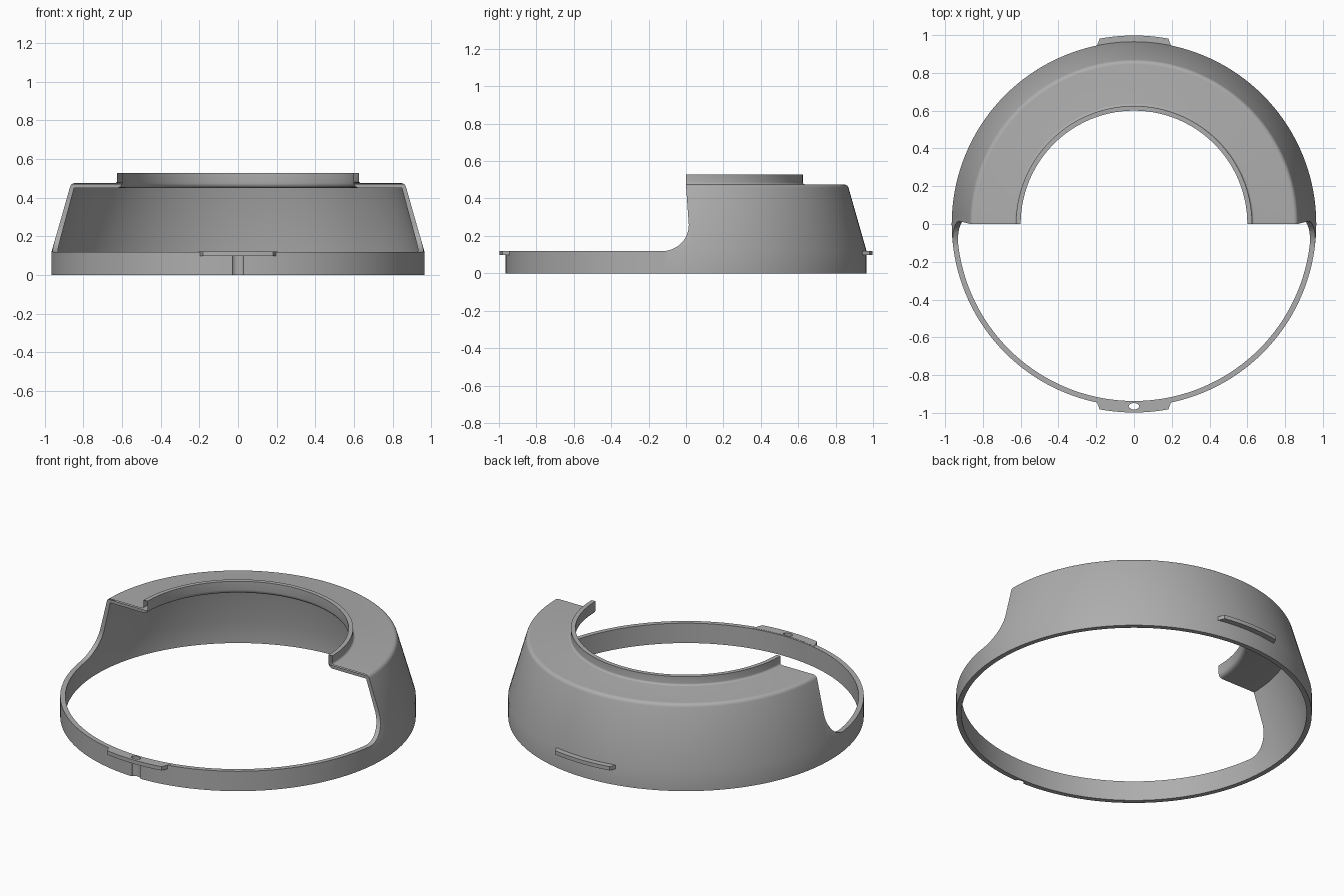
import bpy, bmesh
from math import sin, cos, radians, tau

old = bpy.data.objects.get("Cube")
if old:
    bpy.data.objects.remove(old, do_unlink=True)

grey = bpy.data.materials.new("matte_grey")
grey.use_nodes = True
colour = (0.42, 0.42, 0.42, 1)
grey.diffuse_color = colour
grey.node_tree.nodes["Principled BSDF"].inputs["Base Color"].default_value = colour


def finish(name, bm):
    bmesh.ops.recalc_face_normals(bm, faces=bm.faces)
    mesh = bpy.data.meshes.new(name)
    bm.to_mesh(mesh)
    bm.free()
    mesh.materials.append(grey)
    obj = bpy.data.objects.new(name, mesh)
    bpy.context.collection.objects.link(obj)
    return obj


def revolve(name, profile, steps):
    """Closed (radius, z) profile turned once round the z axis."""
    bm = bmesh.new()
    rings = [[bm.verts.new((r * cos(tau * i / steps), r * sin(tau * i / steps), z))
              for r, z in profile] for i in range(steps)]
    n = len(profile)
    for i in range(steps):
        a, b = rings[i], rings[(i + 1) % steps]
        for j in range(n):
            k = (j + 1) % n
            bm.faces.new((a[j], b[j], b[k], a[k]))
    return finish(name, bm)


def prism(name, points, offset):
    """Polygon of 3D points extruded along an offset."""
    bm = bmesh.new()
    face = bm.faces.new([bm.verts.new(p) for p in points])
    grown = bmesh.ops.extrude_face_region(bm, geom=[face])["geom"]
    bmesh.ops.translate(bm, vec=offset,
                        verts=[v for v in grown if isinstance(v, bmesh.types.BMVert)])
    return finish(name, bm)


def arc(cx, cz, r, start, end, steps):
    return [(cx + r * cos(radians(start + (end - start) * i / steps)),
             cz + r * sin(radians(start + (end - start) * i / steps)))
            for i in range(steps + 1)]


def activate(obj):
    bpy.ops.object.select_all(action="DESELECT")
    obj.select_set(True)
    bpy.context.view_layer.objects.active = obj


def cut(obj, cutter):
    activate(obj)
    mod = obj.modifiers.new("cut", "BOOLEAN")
    mod.operation, mod.solver, mod.object = "DIFFERENCE", "EXACT", cutter
    bpy.ops.object.modifier_apply(modifier=mod.name)


# Thin shell: base band, sloped wall, rounded shoulder, flat top and raised lip
profile = [(0.965, 0), (0.965, 0.12)]
profile += arc(0.845, 0.45, 0.025, 15, 90, 5)
profile += arc(0.637, 0.487, 0.012, 270, 180, 4)
profile += [(0.625, 0.527), (0.6, 0.527)]
profile += arc(0.625, 0.475, 0.025, 180, 270, 4)
profile += [(0.848, 0.45), (0.937, 0.12), (0.937, 0)]
shell = revolve("shell", profile, 144)

# Front half removed above the band, with a rounded inner corner
outline = [(-2, 0.119)] + arc(-0.125, 0.259, 0.14, 270, 360, 12)
outline += [(0, 0.47), (0, 1), (-2, 1)]
opening = prism("opening_cutter", [(-2, y, z) for y, z in outline], (4, 0, 0))
cut(shell, opening)


# Curved tabs on the rim, front and back
def tab(name, side):
    edge = arc(0, 0, 0.945, 102.5, 77.5, 10) + arc(0, 0, 0.998, 79.5, 100.5, 10)
    return prism(name, [(x, side * y, 0.097) for x, y in edge], (0, 0, 0.023))


front_tab = tab("front_tab", -1)
back_tab = tab("back_tab", 1)

# Small oval hole through the front tab, running down the band as a groove
oval = [(0.028 * cos(tau * i / 16), -0.965 + 0.017 * sin(tau * i / 16), -0.1)
        for i in range(16)]
hole = prism("hole_cutter", oval, (0, 0, 0.4))
cut(shell, hole)
cut(front_tab, hole)

for helper in (opening, hole):
    bpy.data.objects.remove(helper, do_unlink=True)
for part in (shell, front_tab, back_tab):
    activate(part)
    bpy.ops.object.shade_smooth_by_angle(angle=radians(28))
